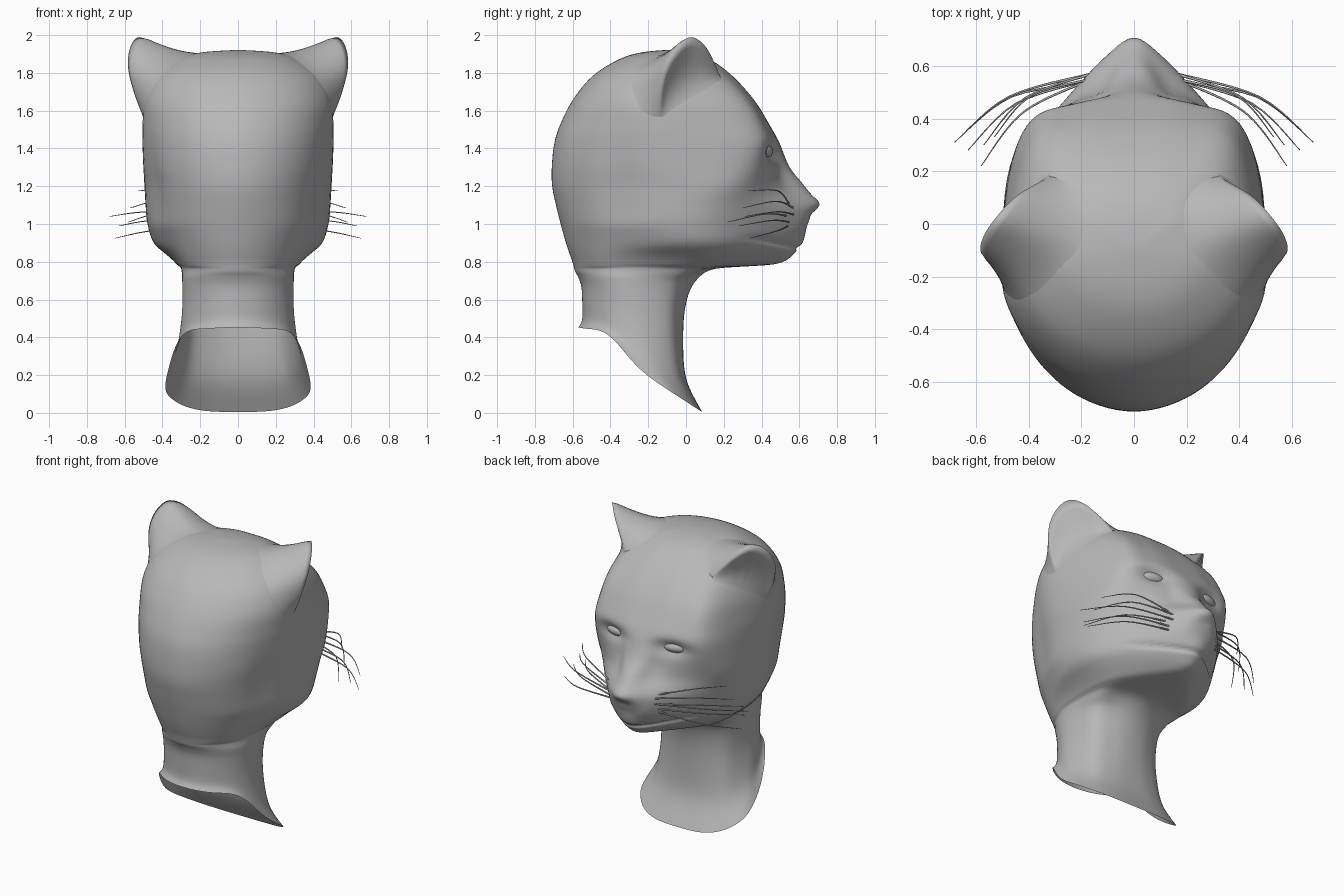
import bpy, bmesh, math
from mathutils import Vector
from mathutils.bvhtree import BVHTree

if "Cube" in bpy.data.objects:
    bpy.data.objects.remove(bpy.data.objects["Cube"])

grey = bpy.data.materials.new("stone_grey")
grey.diffuse_color = (0.48, 0.48, 0.48, 1)
grey.use_nodes = True
grey.node_tree.nodes["Principled BSDF"].inputs["Base Color"].default_value = grey.diffuse_color


def spline(pts, n, closed=False):
    """Catmull-Rom through pts (Vectors of any size), n steps per span."""
    k, out = len(pts), []
    for i in range(k if closed else k - 1):
        if closed:
            a, b, c, d = (pts[(i + j) % k] for j in (-1, 0, 1, 2))
        else:
            a, b, c, d = (pts[min(max(i + j, 0), k - 1)] for j in (-1, 0, 1, 2))
        for s in range(n):
            t = s / n
            out.append((b * 2 + (c - a) * t + (a * 2 - b * 5 + c * 4 - d) * t * t
                        + (b * 3 - a - c * 3 + d) * t ** 3) * 0.5)
    if not closed:
        out.append(pts[-1].copy())
    return out


def grid_mesh(name, rows, closed, smooth=0, brush=None):
    """Skin a list of point rows into one smooth object."""
    bm = bmesh.new()
    vs = [[bm.verts.new(p) for p in r] for r in rows]
    n = len(rows[0])
    for a, b in zip(vs, vs[1:]):
        for i in range(n if closed else n - 1):
            j = (i + 1) % n
            bm.faces.new((a[i], a[j], b[j], b[i]))
    bmesh.ops.remove_doubles(bm, verts=bm.verts, dist=0.0005)
    for _ in range(smooth):
        inner = [v for v in bm.verts if not v.is_boundary]
        bmesh.ops.smooth_vert(bm, verts=inner, factor=0.5,
                              use_axis_x=True, use_axis_y=True, use_axis_z=True)
    if brush:
        for v in bm.verts:
            brush(v.co)
    bmesh.ops.recalc_face_normals(bm, faces=bm.faces)
    for f in bm.faces:
        f.smooth = True
    me = bpy.data.meshes.new(name)
    bm.to_mesh(me)
    bm.free()
    me.materials.append(grey)
    ob = bpy.data.objects.new(name, me)
    bpy.context.collection.objects.link(ob)
    return ob


# Level sections: z, back y, half width, y of widest, cheek x y, muzzle x y, front y
NECK = [
    (.06, -.57, .385, -.12, .33, .00, .20, .07, .085),
    (.18, -.55, .33, -.20, .27, -.06, .15, -.01, .00),
    (.40, -.55, .30, -.26, .25, -.09, .13, -.03, -.015),
    (.58, -.555, .295, -.28, .25, -.09, .13, -.02, .00),
    (.70, -.575, .297, -.28, .26, -.06, .14, .02, .05),
    (.765, -.592, .30, -.24, .28, .03, .17, .10, .15),
]
HEAD = [
    (.785, -.598, .32, -.18, .30, .12, .11, .38, .47),
    (.835, -.615, .37, -.10, .35, .16, .145, .45, .56),
    (.90, -.637, .445, -.06, .40, .20, .17, .50, .62),
    (1.0, -.665, .48, -.04, .42, .22, .185, .54, .645),
    (1.1, -.69, .49, -.04, .43, .25, .175, .565, .695),
    (1.2, -.71, .495, -.06, .44, .29, .14, .525, .63),
    (1.3, -.712, .502, -.10, .435, .325, .18, .48, .55),
    (1.42, -.70, .507, -.12, .425, .35, .22, .475, .50),
    (1.52, -.67, .507, -.14, .41, .33, .22, .43, .445),
    (1.65, -.605, .495, -.17, .39, .27, .20, .355, .365),
    (1.78, -.50, .44, -.15, .34, .16, .17, .24, .25),
    (1.87, -.36, .32, -.12, .23, .06, .12, .12, .13),
    (1.908, -.24, .20, -.11, .15, -.01, .08, .01, .02),
    (1.922, -.10, 0, -.10, 0, -.10, 0, -.10, -.10),
]


def ring(row):
    z, yb, w, yw, cx, cy, mx, my, yf = row
    # the nape stays narrow behind the jaw corner
    wb = w if z < .77 else min(w, .305 + (z - .77) * .8)
    d = (yw if z < .77 else min(yw, -.25 + (z - .77))) - yb
    half = [(wb * .5, yb + d * .134), (wb * .866, yb + d * .5), (w, yw), (cx, cy), (mx, my)]
    pts = [(0, yb)] + half + [(0, yf)] + [(-x, y) for x, y in reversed(half)]
    f = min(max((.75 - z) / .69, 0), 1)               # sloping neck hem

    def lift(y):
        return f * (-.65 * y + .085 * math.exp(-((y + .42) / .13) ** 2) * f)
    return [Vector((p.x, p.y, z + lift(p.y)))
            for p in spline([Vector(p) for p in pts], 8, True)]


# Sculpt strokes, mirrored: centre, radii, offset
STROKES = [
    ((.205, .45, 1.385), (.11, .2, .05), (0, -.045, 0)),       # eye socket
    ((.13, .52, 1.27), (.05, .15, .09), (-.006, -.012, 0)),    # bridge side
    ((0, .70, 1.11), (.07, .08, .03), (0, .018, 0)),           # nose tip
    ((0, .66, 1.05), (.05, .08, .022), (0, -.012, 0)),         # under nose
    ((.11, .60, .99), (.06, .09, .06), (.006, .010, 0)),       # whisker pad
    ((0, .56, .82), (.09, .08, .03), (0, .008, 0)),            # chin
    ((.5, -.36, 1.15), (.2, .12, .30), (-.02, 0, 0)),          # behind the jaw
]


def sculpt(co):
    sx = -1 if co.x < 0 else 1
    p = Vector((abs(co.x), co.y, co.z))
    move = Vector((0, 0, 0))
    for c, r, o in STROKES:
        g = math.exp(-sum(((p[i] - c[i]) / r[i]) ** 2 for i in range(3)))
        move += Vector(o) * g
    # mouth crease, rising towards the corner
    if p.y > .30 and p.z < 1.05:
        line = .872 + .22 * max(.60 - p.y, 0)
        g = math.exp(-((p.z - line) / .012) ** 2) * min((p.y - .30) / .12, 1)
        move += Vector((-.010 if p.x > .03 else 0, -.015, 0)) * g
    co.x += sx * move.x * min(p.x / .04, 1)
    co.y += move.y
    co.z += move.z


levels = spline([Vector(r) for r in NECK + HEAD], 7)
zs = [r[0] for r in NECK + HEAD]
for i, row in enumerate(levels):
    a = min(i // 7, len(zs) - 2)
    if 4 <= a <= 6:                                   # keep the jaw floor from folding
        row[0] = zs[a] + (zs[a + 1] - zs[a]) * (i - a * 7) / 7
head = grid_mesh("head_and_neck", [ring(r) for r in levels], True, 4, sculpt)
skull = BVHTree.FromPolygons([v.co for v in head.data.vertices],
                             [tuple(p.vertices) for p in head.data.polygons])

# Ears: back shell from the skull to the rim, then inner cup back to the skull
RIM = [(.32, .18, 1.785), (.45, .11, 1.94), (.53, .03, 2.0), (.578, -.04, 1.95),
       (.59, -.10, 1.84), (.555, -.13, 1.70), (.495, -.135, 1.55)]
BACK = [(.20, .16, 1.82), (.15, .05, 1.88), (.18, -.12, 1.90), (.30, -.28, 1.82),
        (.40, -.34, 1.72), (.46, -.32, 1.58), (.49, -.24, 1.50)]
CUP = [(.33, .21, 1.75), (.39, .17, 1.69), (.44, .11, 1.63), (.46, .05, 1.59),
       (.475, -.01, 1.56), (.485, -.06, 1.55), (.49, -.10, 1.54)]


def blend(foot, rim, t, power):
    """Point between the skull and the rim that leaves the skull tangentially."""
    p = foot.lerp(rim, t)
    near, normal = skull.find_nearest(p)[:2]
    near = near - normal * .004 * (1 - t)
    return near.lerp(p, t ** power)


for side, name in ((1, "ear_right"), (-1, "ear_left")):
    rim, back, cup = (spline([Vector((x * side, y, z)) for x, y, z in c], 5)
                      for c in (RIM, BACK, CUP))
    rows = [[blend(b, r, i / 10, .5) for b, r in zip(back, rim)] for i in range(11)]
    rows += [[blend(c, r, 1 - i / 10, 1.8) for c, r in zip(cup, rim)] for i in range(1, 11)]
    grid_mesh(name, rows, False, 1)

# Eyeballs
for side, name in ((1, "eye_right"), (-1, "eye_left")):
    bpy.ops.mesh.primitive_uv_sphere_add(segments=24, ring_count=16, radius=1,
                                         location=(side * .21, .388, 1.385))
    eye = bpy.context.object
    eye.name = name
    eye.scale = (.10, .07, .045)
    eye.rotation_euler = (0, 0, -side * .3)
    eye.data.materials.append(grey)
    bpy.ops.object.shade_smooth()

# Whiskers: root y z, tip x y z, lift of the middle
WHISKERS = [
    (.55, 1.10, .53, .33, 1.175, .035),
    (.57, 1.085, .57, .30, 1.085, .035),
    (.57, 1.05, .68, .31, 1.04, .02),
    (.55, 1.04, .58, .22, 1.01, .03),
    (.55, 1.01, .63, .28, .99, .02),
    (.54, .99, .65, .34, .925, .01),
]
for side, name in ((1, "whiskers_right"), (-1, "whiskers_left")):
    cu = bpy.data.curves.new(name, 'CURVE')
    cu.dimensions = '3D'
    cu.bevel_depth = .005
    cu.bevel_resolution = 1
    cu.materials.append(grey)
    for ry, rz, tx, ty, tz, lift in WHISKERS:
        root = Vector((.16, ry, rz))
        tip = Vector((tx, ty, tz))
        mid = root.lerp(tip, .55) + Vector((.03, .055, lift))
        path = spline([root, mid, tip], 6)
        sp = cu.splines.new('POLY')
        sp.points.add(len(path) - 1)
        for i, p in enumerate(path):
            sp.points[i].co = (p.x * side, p.y, p.z, 1)
            sp.points[i].radius = 1.1 - .8 * i / (len(path) - 1)
    bpy.context.collection.objects.link(bpy.data.objects.new(name, cu))
